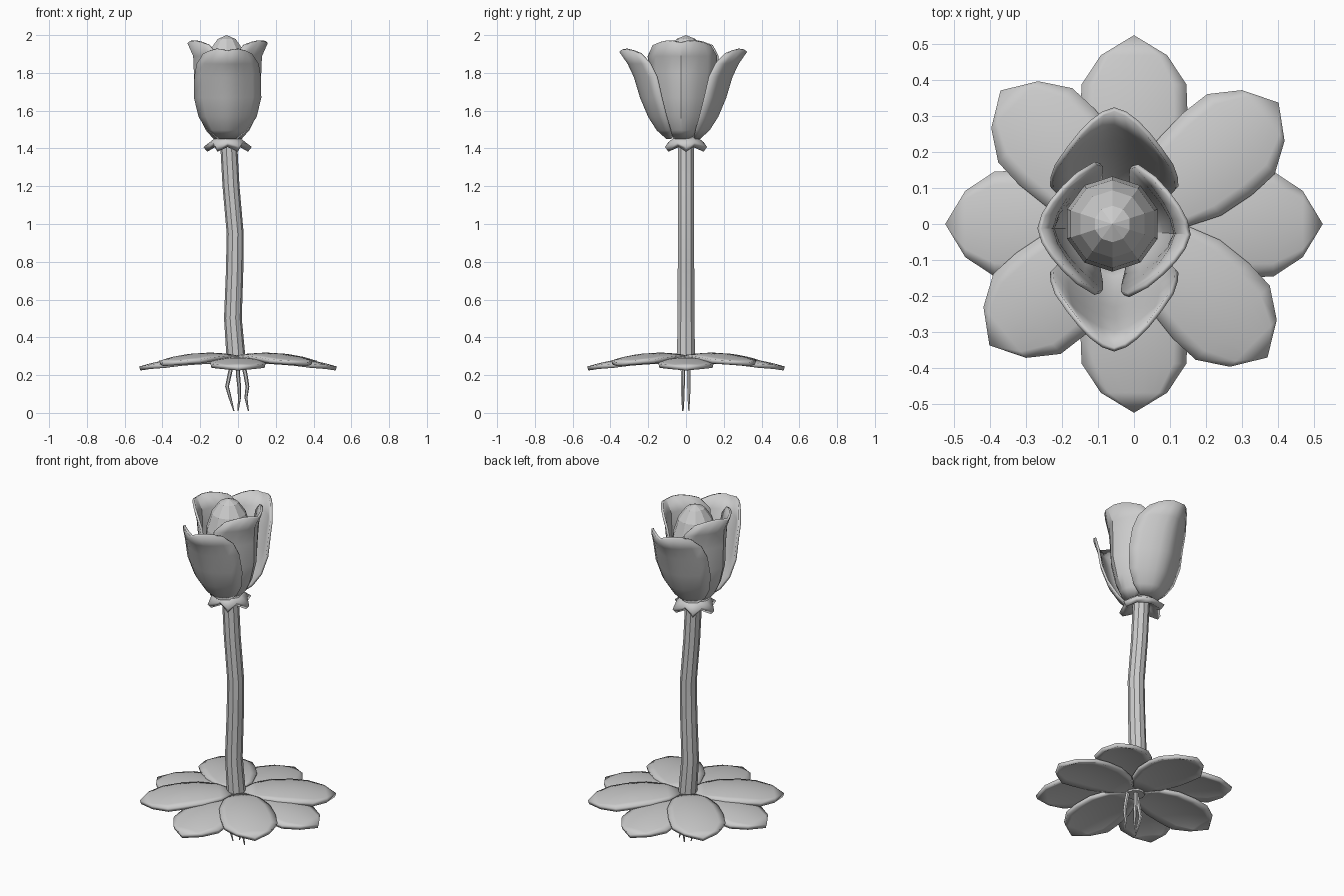
import bpy
import bmesh
from math import sin, cos, pi, radians
from mathutils import Matrix

cube = bpy.data.objects.get("Cube")
if cube:
    bpy.data.objects.remove(cube)

GREY = (0.6, 0.6, 0.6, 1)
grey = bpy.data.materials.new("plain grey")
grey.use_nodes = True
grey.diffuse_color = GREY
grey.node_tree.nodes["Principled BSDF"].inputs["Base Color"].default_value = GREY


def finish(name, bm, smooth=True, thickness=0):
    """Turn a bmesh into a named object, optionally thickened."""
    bmesh.ops.remove_doubles(bm, verts=bm.verts, dist=0.0005)
    bmesh.ops.recalc_face_normals(bm, faces=bm.faces)
    mesh = bpy.data.meshes.new(name)
    bm.to_mesh(mesh)
    bm.free()
    obj = bpy.data.objects.new(name, mesh)
    bpy.context.collection.objects.link(obj)
    mesh.materials.append(grey)
    if thickness:
        mod = obj.modifiers.new("thickness", "SOLIDIFY")
        mod.thickness = thickness
        mod.offset = 0
    if smooth:
        bpy.ops.object.select_all(action="DESELECT")
        obj.select_set(True)
        bpy.context.view_layer.objects.active = obj
        bpy.ops.object.shade_smooth_by_angle(angle=radians(35))
    return obj


def loft(rows, closed=False, caps=False):
    """Skin a list of equally long point rows."""
    bm = bmesh.new()
    grid = [[bm.verts.new(p) for p in row] for row in rows]
    n = len(rows[0])
    for a, b in zip(grid, grid[1:]):
        for i in range(n if closed else n - 1):
            j = (i + 1) % n
            bm.faces.new((a[i], a[j], b[j], b[i]))
    if caps:
        bm.faces.new(grid[0])
        bm.faces.new(grid[-1])
    return bm


def tube(name, path, sides):
    """Upright tube through (x, y, z, radius) stations."""
    rows = [[(x + r * cos(2 * pi * i / sides), y + r * sin(2 * pi * i / sides), z)
             for i in range(sides)] for x, y, z, r in path]
    return finish(name, loft(rows, closed=True, caps=True))


ACROSS = [i / 4 for i in range(-4, 5)]

# Ground leaves: axial ones lie low, diagonal ones arch above them
LEAF = [(0.03, 0.03), (0.1, 0.095), (0.2, 0.135), (0.3, 0.146),
        (0.385, 0.143), (0.465, 0.09), (0.52, 0)]


def leaf(name, angle, peak, tip):
    rows = []
    for r, w in LEAF:
        z = peak - (peak - tip) * ((r - 0.2) / 0.32) ** 2
        rows.append([(r, w * u, z - 0.02 * (u * w / 0.146) ** 2) for u in ACROSS])
    bm = loft(rows)
    bm.transform(Matrix.Rotation(radians(angle), 4, "Z"))
    finish(name, bm, thickness=0.022)


for k in range(4):
    leaf(f"low_leaf_{k + 1}", 90 * k, 0.285, 0.235)
for k, angle in enumerate((40, 135, 220, 315)):
    leaf(f"high_leaf_{k + 1}", angle, 0.308, 0.258)

# Stem
tube("stem", [(-0.01, 0, 0.25, 0.05), (-0.012, 0, 0.31, 0.05), (-0.027, 0, 0.5, 0.047),
              (-0.018, 0, 0.75, 0.046), (-0.015, 0, 0.95, 0.045), (-0.037, 0, 1.2, 0.045),
              (-0.048, 0, 1.4, 0.045), (-0.052, 0, 1.47, 0.045)], 10)

# Roots: thin, wavy and tapering
ROOT_Z = (0.27, 0.2, 0.14, 0.08, 0.01)
ROOT_R = (0.012, 0.011, 0.01, 0.008, 0.003)
for k, (xs, y) in enumerate([((-0.03, -0.045, -0.058, -0.042, -0.022), -0.015),
                             ((0.0, 0.0, 0.006, 0.008, 0.0), 0.015),
                             ((0.025, 0.04, 0.05, 0.042, 0.055), -0.018)]):
    tube(f"root_{k + 1}", [(x, y, z, r) for x, z, r in zip(xs, ROOT_Z, ROOT_R)], 6)

# Six-pointed collar drooping under the flower
CX = -0.055


def ring(tip, notch, z_tip, z_notch):
    return [(CX + (notch if i % 2 else tip) * cos(i * pi / 6),
             (notch if i % 2 else tip) * sin(i * pi / 6),
             z_notch if i % 2 else z_tip) for i in range(12)]


finish("collar", loft([ring(0.03, 0.03, 1.45, 1.45), ring(0.06, 0.06, 1.44, 1.44),
                       ring(0.118, 0.085, 1.395, 1.42)], closed=True), thickness=0.032)

# Faceted bud
bm = bmesh.new()
bmesh.ops.create_uvsphere(bm, u_segments=10, v_segments=8, radius=1)
bm.transform(Matrix.Translation((CX - 0.005, 0, 1.725)) @ Matrix.Diagonal((0.132, 0.132, 0.275, 1)))
finish("bud", bm, smooth=False)

# Petals: rows of (height, half width, spine radius, edge radius)
WIDE = [(1.455, 0.05, 0.1, 0.075), (1.5, 0.105, 0.15, 0.085), (1.57, 0.15, 0.195, 0.105),
        (1.67, 0.174, 0.237, 0.13), (1.78, 0.172, 0.27, 0.155),
        (1.85, 0.16, 0.303, 0.19), (1.915, 0.125, 0.348, 0.24)]
UPRIGHT = [(1.455, 0.04, 0.07, 0.05), (1.5, 0.085, 0.11, 0.045), (1.57, 0.125, 0.145, 0.04),
           (1.67, 0.155, 0.17, 0.035), (1.8, 0.175, 0.172, 0.035),
           (1.89, 0.18, 0.176, 0.05), (1.96, 0.15, 0.207, 0.1)]


def petal(name, profile, angle, shift):
    rows = [[(spine + (edge - spine) * abs(u) ** 1.6, w * u, z) for u in ACROSS]
            for z, w, spine, edge in profile]
    # Scalloped rim
    rows[-1] = [(x, y, z + 0.014 * sin(pi * abs(u)) - 0.012 * u * u)
                for (x, y, z), u in zip(rows[-1], ACROSS)]
    bm = loft(rows)
    bm.transform(Matrix.Translation((CX, shift, 0)) @ Matrix.Rotation(radians(angle), 4, "Z"))
    finish(name, bm, thickness=0.013)


petal("front_petal", WIDE, -90, 0)
petal("back_petal", WIDE, 90, -0.03)
petal("left_petal", UPRIGHT, -4, -0.015)
petal("right_petal", UPRIGHT, 180, -0.012)
